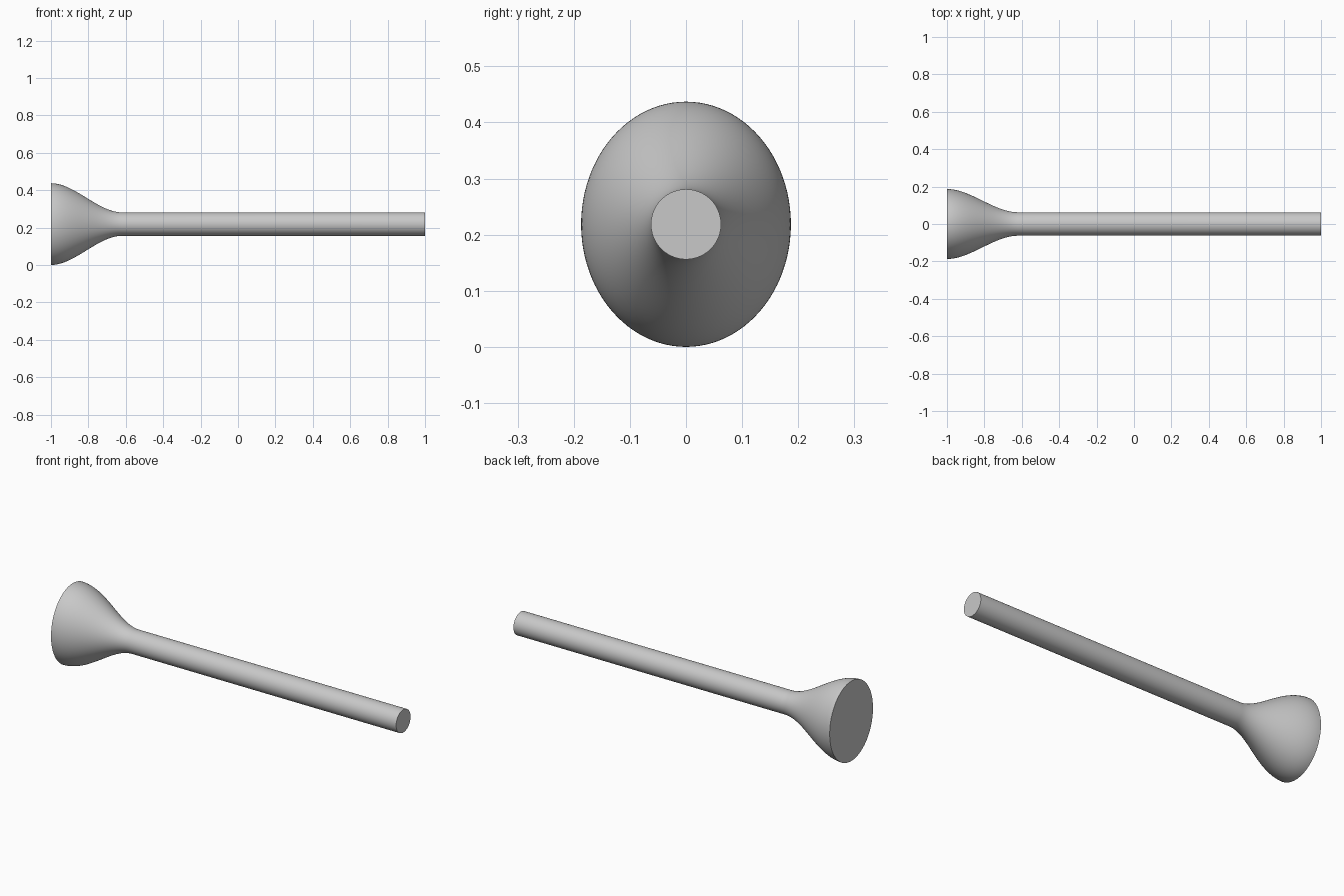
import bpy, bmesh, math

cube = bpy.data.objects.get("Cube")
if cube:
    bpy.data.objects.remove(cube, do_unlink=True)

SIDES = 96
STEM_R = 0.0625
BELL_Y, BELL_Z = 0.187, 0.2185   # half sizes of the oval end
BELL_X, NECK_X, TIP_X = -1.0, -0.62, 1.0
STEPS = 28

grey = bpy.data.materials.new("light grey")
grey.use_nodes = True
colour = (0.58, 0.58, 0.58, 1)
grey.diffuse_color = colour
grey.node_tree.nodes["Principled BSDF"].inputs["Base Color"].default_value = colour

bm = bmesh.new()


def ring(x, ry, rz):
    angles = [2 * math.pi * i / SIDES for i in range(SIDES)]
    return [bm.verts.new((x, ry * math.cos(a), BELL_Z + rz * math.sin(a))) for a in angles]


# Oval bell easing into the round neck, then the straight stem
rings = []
for i in range(STEPS + 1):
    t = i / STEPS
    blend = 1 - t * t * (3 - 2 * t)
    rings.append(ring(BELL_X + (NECK_X - BELL_X) * t,
                      STEM_R + (BELL_Y - STEM_R) * blend,
                      STEM_R + (BELL_Z - STEM_R) * blend))
rings.append(ring(TIP_X, STEM_R, STEM_R))

for a, b in zip(rings, rings[1:]):
    for i in range(SIDES):
        j = (i + 1) % SIDES
        bm.faces.new((a[i], a[j], b[j], b[i]))

# Flat end caps
bm.faces.new(rings[0])
bm.faces.new(rings[-1])
bmesh.ops.recalc_face_normals(bm, faces=bm.faces[:])

mesh = bpy.data.meshes.new("flared_rod")
bm.to_mesh(mesh)
bm.free()
mesh.materials.append(grey)
rod = bpy.data.objects.new("flared_rod", mesh)
bpy.context.collection.objects.link(rod)

# Smooth sides with crisp cap rims
bpy.ops.object.select_all(action="DESELECT")
rod.select_set(True)
bpy.context.view_layer.objects.active = rod
bpy.ops.object.shade_smooth_by_angle(angle=math.radians(30))
